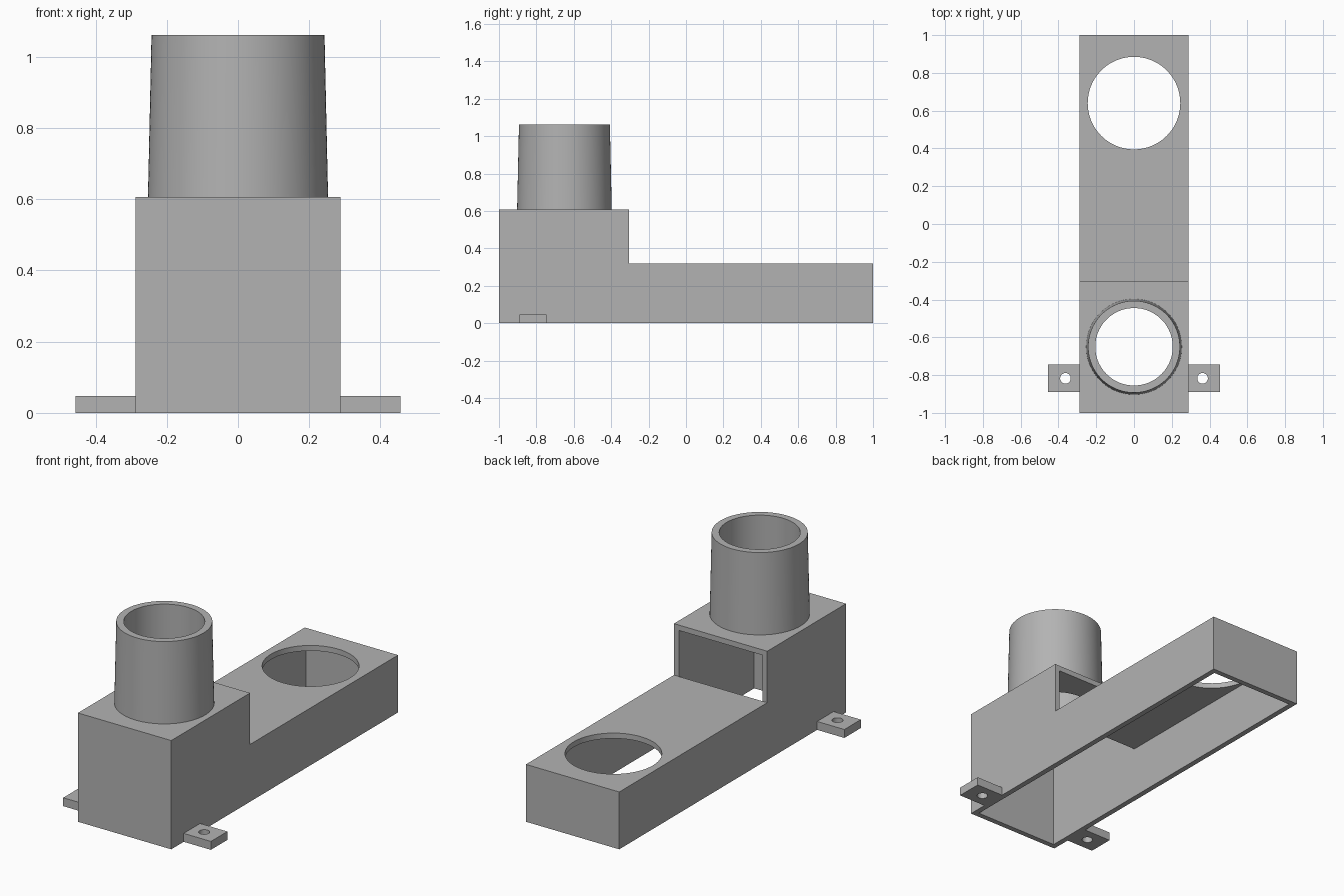
import bpy, bmesh, math
from mathutils import Matrix

if "Cube" in bpy.data.objects:
    bpy.data.objects.remove(bpy.data.objects["Cube"])

GREY = (0.45, 0.45, 0.45, 1)
mat = bpy.data.materials.new("plain grey")
mat.use_nodes = True
mat.diffuse_color = GREY
mat.node_tree.nodes["Principled BSDF"].inputs["Base Color"].default_value = GREY

HALF_W, WALL = 0.288, 0.03
LOW, HIGH, STEP_Y = 0.32, 0.607, -0.305
PIPE_Y, PIPE_TOP, BORE = -0.65, 1.062, 0.205


def finish(name, bm):
    bmesh.ops.recalc_face_normals(bm, faces=bm.faces)
    mesh = bpy.data.meshes.new(name)
    bm.to_mesh(mesh)
    bm.free()
    mesh.materials.append(mat)
    obj = bpy.data.objects.new(name, mesh)
    bpy.context.collection.objects.link(obj)
    return obj


def extruded(name, profile, half):
    """Extrude a (y, z) outline from -half to +half along x."""
    bm = bmesh.new()
    face = bm.faces.new([bm.verts.new((-half, y, z)) for y, z in profile])
    new = bmesh.ops.extrude_face_region(bm, geom=[face])["geom"]
    verts = [v for v in new if isinstance(v, bmesh.types.BMVert)]
    bmesh.ops.translate(bm, vec=(2 * half, 0, 0), verts=verts)
    return finish(name, bm)


def cylinder(name, x, y, z0, z1, r, sides=96):
    bm = bmesh.new()
    bmesh.ops.create_cone(bm, cap_ends=True, segments=sides, radius1=r, radius2=r,
                          depth=z1 - z0, matrix=Matrix.Translation((x, y, (z0 + z1) / 2)))
    return finish(name, bm)


def activate(obj):
    bpy.ops.object.select_all(action='DESELECT')
    obj.select_set(True)
    bpy.context.view_layer.objects.active = obj


def cut(obj, *cutters):
    """Subtract the cutters and remove them afterwards."""
    activate(obj)
    for c in cutters:
        mod = obj.modifiers.new("cut", 'BOOLEAN')
        mod.operation, mod.solver, mod.object = 'DIFFERENCE', 'EXACT', c
        bpy.ops.object.modifier_apply(modifier=mod.name)
        bpy.data.objects.remove(c)


def smooth(obj):
    activate(obj)
    bpy.ops.object.shade_smooth_by_angle(angle=math.radians(30))


# Stepped housing: hollow, open below and through the upper step face
housing = extruded("housing", [(-1, 0), (1, 0), (1, LOW), (STEP_Y, LOW),
                               (STEP_Y, HIGH), (-1, HIGH)], HALF_W)
end, low_in, high_in = 1 - WALL, LOW - WALL, HIGH - WALL
cavity = extruded("cavity_cutter", [(-end, -0.1), (end, -0.1), (end, low_in),
                                    (STEP_Y, low_in), (STEP_Y, LOW), (-0.2, 0.4),
                                    (-0.2, high_in), (-end, high_in)], HALF_W - WALL)
cut(housing, cavity,
    cylinder("round_opening_cutter", 0, 0.64, 0.2, 0.5, 0.245),
    cylinder("pipe_bore_cutter", 0, PIPE_Y, 0.5, 0.8, BORE))
smooth(housing)

# Tapered pipe: closed ring profile spun about its axis
bm = bmesh.new()
ring = [(BORE, HIGH), (0.253, HIGH), (0.243, PIPE_TOP), (BORE, PIPE_TOP)]
verts = [bm.verts.new((r, PIPE_Y, z)) for r, z in ring]
edges = [bm.edges.new((verts[i - 1], verts[i])) for i in range(len(verts))]
bmesh.ops.spin(bm, geom=verts + edges, cent=(0, PIPE_Y, 0), axis=(0, 0, 1),
               angle=math.tau, steps=96, use_merge=True)
bmesh.ops.remove_doubles(bm, verts=bm.verts, dist=0.0001)
smooth(finish("pipe", bm))

# Mounting tabs with screw holes
for side, label in ((1, "left"), (-1, "right")):
    tab = extruded(label + "_mounting_tab",
                   [(-0.89, 0), (-0.745, 0), (-0.745, 0.047), (-0.89, 0.047)], 0.084)
    tab.data.transform(Matrix.Translation((side * (HALF_W + 0.084), 0, 0)))
    cut(tab, cylinder("screw_hole_cutter", side * 0.363, -0.817, -0.1, 0.1, 0.028, 32))
    smooth(tab)
